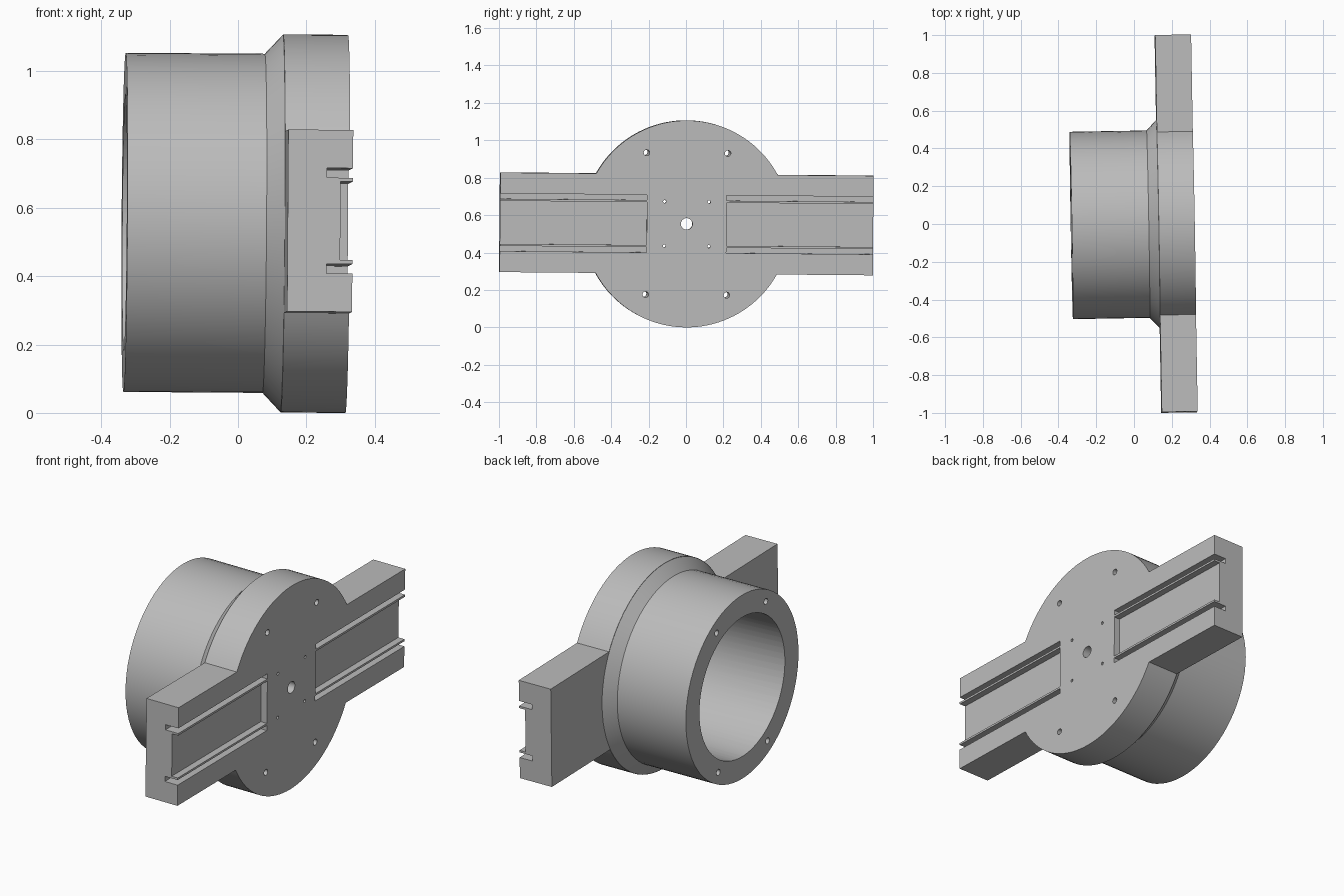
import bpy, bmesh, math
from mathutils import Matrix, Vector

if "Cube" in bpy.data.objects:
    bpy.data.objects.remove(bpy.data.objects["Cube"], do_unlink=True)

FACE, PLATE_BACK, TUBE_BACK = 0.318, 0.128, -0.332
PLATE_R, TUBE_R, BORE_R = 0.553, 0.496, 0.376
ARM_LEN, ARM_HALF = 0.998, 0.266

grey = bpy.data.materials.new("plain grey")
grey.use_nodes = True
grey.diffuse_color = (0.5, 0.5, 0.5, 1)
grey.node_tree.nodes["Principled BSDF"].inputs["Base Color"].default_value = (0.5, 0.5, 0.5, 1)


def make(name, bm):
    bmesh.ops.recalc_face_normals(bm, faces=bm.faces[:])
    mesh = bpy.data.meshes.new(name)
    bm.to_mesh(mesh)
    bm.free()
    mesh.materials.append(grey)
    obj = bpy.data.objects.new(name, mesh)
    bpy.context.collection.objects.link(obj)
    return obj


def rod(name, radius, x0, x1, y=0, z=0, sides=24):
    bm = bmesh.new()
    place = Matrix.Translation(((x0 + x1) / 2, y, z)) @ Matrix.Rotation(math.pi / 2, 4, 'Y')
    bmesh.ops.create_cone(bm, cap_ends=True, segments=sides, radius1=radius,
                          radius2=radius, depth=x1 - x0, matrix=place)
    return make(name, bm)


def box(name, lo, hi):
    bm = bmesh.new()
    lo, hi = Vector(lo), Vector(hi)
    size = Matrix.Diagonal((*(hi - lo), 1))
    bmesh.ops.create_cube(bm, size=1, matrix=Matrix.Translation((lo + hi) / 2) @ size)
    return make(name, bm)


def combine(target, other, operation):
    bpy.context.view_layer.objects.active = target
    mod = target.modifiers.new("combine", 'BOOLEAN')
    mod.operation, mod.solver, mod.object = operation, 'EXACT', other
    bpy.ops.object.modifier_apply(modifier=mod.name)
    bpy.data.objects.remove(other, do_unlink=True)


# Face plate: a disc outline with two straight arms, extruded
start = math.asin(ARM_HALF / PLATE_R)
arc = []
for i in range(41):
    a = start + (math.pi - 2 * start) * i / 40
    arc.append((PLATE_R * math.cos(a), PLATE_R * math.sin(a)))
half = [(ARM_LEN, ARM_HALF)] + arc + [(-ARM_LEN, ARM_HALF)]
outline = half + [(-y, -z) for y, z in half]
bm = bmesh.new()
face = bm.faces.new([bm.verts.new((PLATE_BACK, y, z)) for y, z in outline])
side = bmesh.ops.extrude_face_region(bm, geom=[face])
moved = [v for v in side["geom"] if isinstance(v, bmesh.types.BMVert)]
bmesh.ops.translate(bm, verts=moved, vec=(FACE - PLATE_BACK, 0, 0))
housing = make("housing", bm)

# Tube with flared collar, turned about the x axis and plugged into the plate
profile = [(TUBE_BACK, 0), (TUBE_BACK, TUBE_R), (0.075, TUBE_R),
           (PLATE_BACK - 0.0005, PLATE_R - 0.001), (0.15, 0.48), (0.15, 0)]
bm = bmesh.new()
verts = [bm.verts.new((x, 0, r)) for x, r in profile]
edges = [bm.edges.new(pair) for pair in zip(verts, verts[1:])]
bmesh.ops.spin(bm, geom=verts + edges, cent=(0, 0, 0), axis=(1, 0, 0),
               angle=2 * math.pi, steps=72)
bmesh.ops.remove_doubles(bm, verts=bm.verts[:], dist=0.0001)
combine(housing, make("tube", bm), 'UNION')

# Blind bore and central through hole
cutters = [rod("bore", BORE_R, -0.5, 0.235, sides=72),
           rod("centre_hole", 0.031, 0.1, 0.5, sides=32)]

# Long bolt holes and small pin holes
for sy in (-1, 1):
    for sz in (-1, 1):
        cutters.append(rod("bolt_hole", 0.016, -0.5, 0.5, sy * 0.217, sz * 0.379))
        cutters.append(rod("pin_hole", 0.008, 0.1, 0.5, sy * 0.119, sz * 0.119, 16))

# Shallow channel in each arm, flanked by deep narrow grooves
for sy in (-1, 1):
    y0, y1 = sorted((sy * 0.213, sy * 1.1))
    cutters.append(box("channel", (FACE - 0.036, y0, -0.115), (0.4, y1, 0.115)))
    for sz in (-1, 1):
        z0, z1 = sorted((sz * 0.126, sz * 0.154))
        cutters.append(box("groove", (FACE - 0.076, y0, z0), (0.4, y1, z1)))

for cutter in cutters:
    combine(housing, cutter, 'DIFFERENCE')

# Slight tilt of the whole piece
housing.rotation_euler = [math.radians(d) for d in (-0.5, 0.4, 1.0)]
housing.location = (0, -0.002, 0.555)

bpy.ops.object.select_all(action='DESELECT')
housing.select_set(True)
bpy.context.view_layer.objects.active = housing
bpy.ops.object.shade_smooth_by_angle(angle=math.radians(25))
